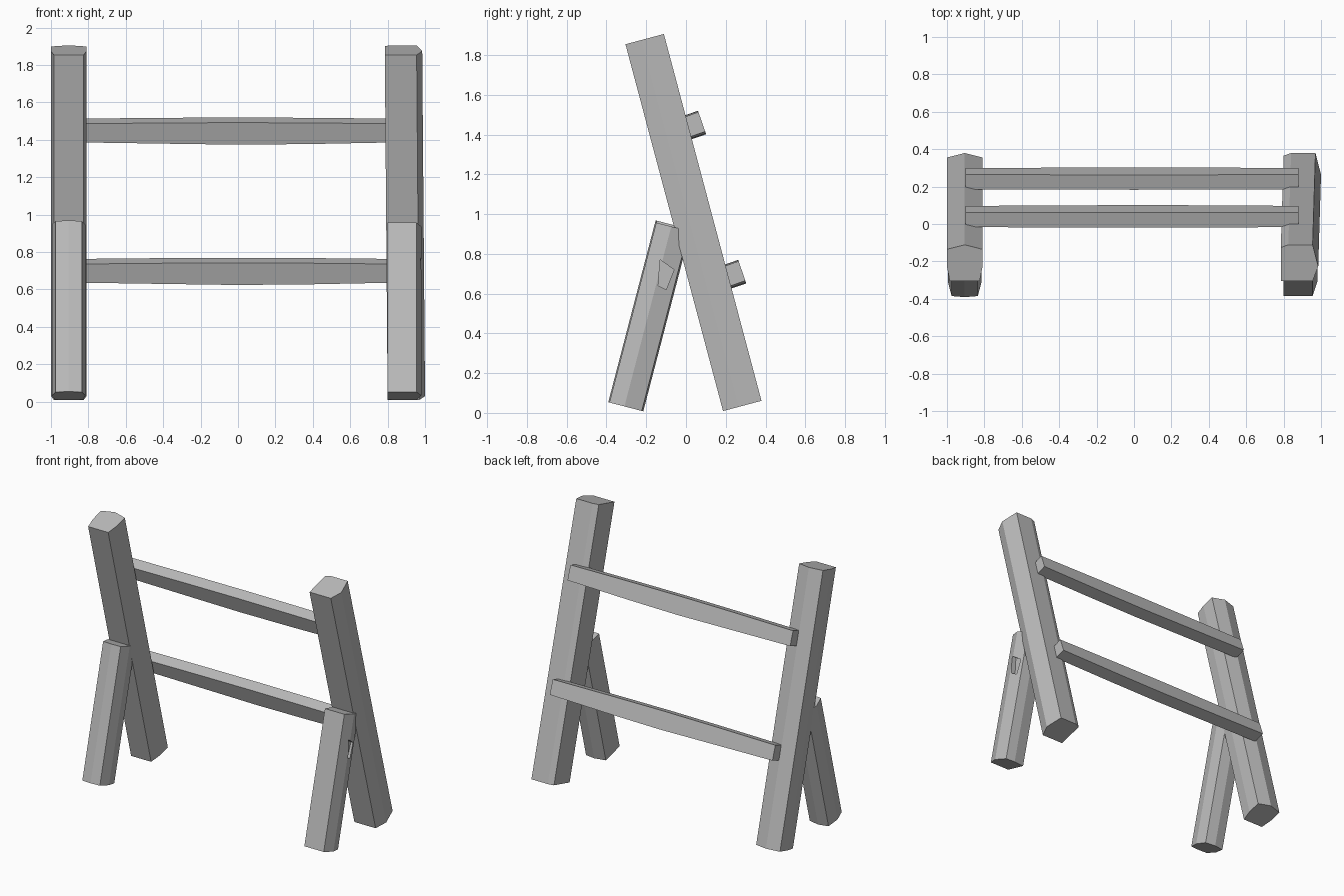
import bpy, bmesh, math
from mathutils import Matrix, Vector

cube = bpy.data.objects.get("Cube")
if cube:
    bpy.data.objects.remove(cube, do_unlink=True)

grey = bpy.data.materials.new("weathered_grey")
grey.use_nodes = True
COLOUR = (0.5, 0.5, 0.5, 1)
grey.diffuse_color = COLOUR
grey.node_tree.nodes["Principled BSDF"].inputs["Base Color"].default_value = COLOUR


def loft(name, rings, matrix=Matrix()):
    """Skin a list of point rings and close both ends."""
    bm = bmesh.new()
    loops = [[bm.verts.new(matrix @ Vector(p)) for p in ring] for ring in rings]
    n = len(loops[0])
    for a, b in zip(loops, loops[1:]):
        for i in range(n):
            j = (i + 1) % n
            bm.faces.new((a[i], a[j], b[j], b[i]))
    bm.faces.new(loops[0][::-1])
    bm.faces.new(loops[-1])
    bmesh.ops.recalc_face_normals(bm, faces=bm.faces)
    mesh = bpy.data.meshes.new(name)
    bm.to_mesh(mesh)
    bm.free()
    mesh.materials.append(grey)
    obj = bpy.data.objects.new(name, mesh)
    bpy.context.collection.objects.link(obj)
    return obj


def beam(name, section, foot, lean, length, drift=0.0):
    """Hewn timber: section (x, depth) swept up a leaning axis."""
    m = Matrix.Translation(foot) @ Matrix.Rotation(math.radians(lean), 4, 'X')
    rings = [[(x + drift * t, y, length * t) for x, y in section] for t in (0, 1)]
    return loft(name, rings, m)


# Rough timber cross-sections, front at negative depth
post_right = [(-.08, -.1), (.08, -.1), (.095, -.02), (.095, .075), (0, .1), (-.095, .075), (-.095, -.02)]
post_left = [(-.1, -.1), (.07, -.1), (.1, -.02), (.07, .1), (-.06, .1), (-.1, .085)]
leg_right = [(-.07, -.088), (0, -.094), (.07, -.088), (.09, -.01), (.075, .075), (0, .088), (-.075, .075), (-.09, -.01)]
leg_left = [(-.085, -.088), (.07, -.088), (.095, -.01), (.07, .08), (0, .088), (-.085, .075)]

# Tall leaning posts
beam("right_post", post_right, (-.905, .283, .035), 14.9, 1.909)
beam("left_post", post_left, (.9, .283, .035), 14.9, 1.909, -.015)

# Short support legs
beam("right_support_leg", leg_right, (-.905, -.3, .03), -14.6, .945)
left_leg = beam("left_support_leg", leg_left, (.885, -.3, .03), -14.6, .935)

# Shallow chipped notch in the outer side of the left support leg
outline = [(-.14, .64), (-.13, .77), (-.06, .72), (-.1, .62)]
notch = loft("notch_cutter", [[(x, y, z) for y, z in outline] for x in (.945, 1.05)])
notch.hide_render = True
notch.hide_viewport = True
cut = left_leg.modifiers.new("notch", 'BOOLEAN')
cut.operation = 'DIFFERENCE'
cut.object = notch
cut.solver = 'EXACT'


# Slightly sagging cross rails on the back of the posts
def rail(name, y, z):
    rings = []
    for x, top, bottom in ((-.9, 0, 0), (-.4, .005, -.008), (0, .007, -.014), (.4, .005, -.01), (.88, 0, 0)):
        rings.append([(x, -.042, -.052 + bottom), (x, .042, -.052 + bottom),
                      (x, .042, .052 + top), (x, -.042, .052 + top)])
    loft(name, rings, Matrix.Translation((0, y, z)) @ Matrix.Rotation(math.radians(19), 4, 'X'))


rail("upper_rail", .04, 1.45)
rail("lower_rail", .242, .7)
